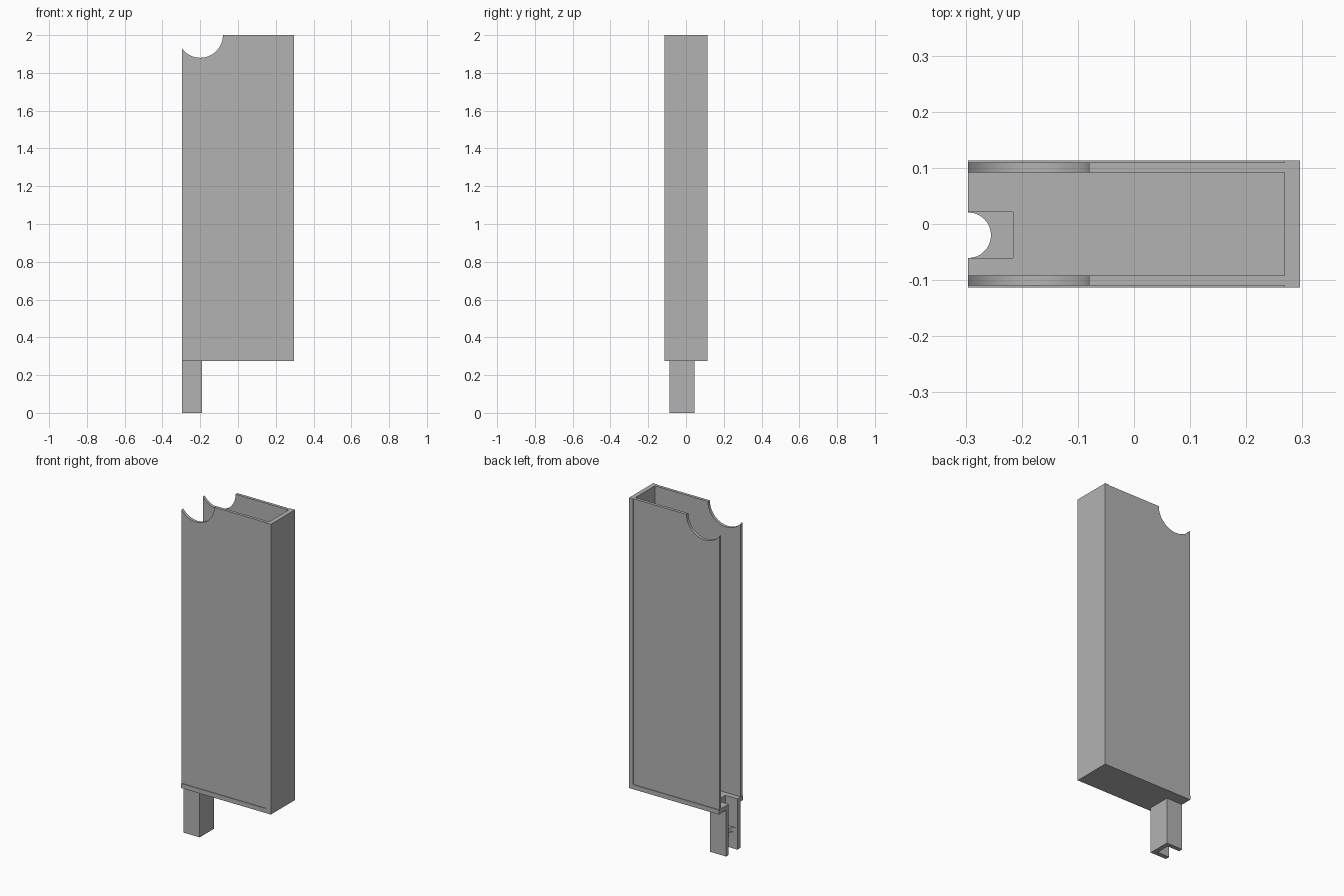
import bpy, bmesh, math
from mathutils import Vector

cube = bpy.data.objects.get("Cube")
if cube:
    bpy.data.objects.remove(cube, do_unlink=True)

grey = bpy.data.materials.new("plain grey")
grey.use_nodes = True
colour = (0.45, 0.45, 0.45, 1)
grey.diffuse_color = colour
grey.node_tree.nodes["Principled BSDF"].inputs["Base Color"].default_value = colour


def prism(name, outline, axis, low, high):
    """Extrude a flat outline along y (outline in x, z) or z (outline in x, y)."""
    bm = bmesh.new()
    place = (lambda a, b: (a, low, b)) if axis == "y" else (lambda a, b: (a, b, low))
    face = bm.faces.new([bm.verts.new(place(a, b)) for a, b in outline])
    moved = bmesh.ops.extrude_face_region(bm, geom=[face])["geom"]
    shift = Vector((0, high - low, 0) if axis == "y" else (0, 0, high - low))
    bmesh.ops.translate(bm, verts=[v for v in moved if isinstance(v, bmesh.types.BMVert)], vec=shift)
    bmesh.ops.recalc_face_normals(bm, faces=bm.faces)
    mesh = bpy.data.meshes.new(name)
    bm.to_mesh(mesh)
    bm.free()
    mesh.materials.append(grey)
    obj = bpy.data.objects.new(name, mesh)
    bpy.context.collection.objects.link(obj)
    return obj


def arc(cx, cy, radius, start, end, steps):
    angles = [start + (end - start) * i / steps for i in range(steps + 1)]
    return [(cx + radius * math.cos(t), cy + radius * math.sin(t)) for t in angles]


def smooth(obj):
    bpy.ops.object.select_all(action="DESELECT")
    obj.select_set(True)
    bpy.context.view_layer.objects.active = obj
    bpy.ops.object.shade_smooth_by_angle(angle=math.radians(30))


X, Y = 0.2955, 0.1135            # half width and half depth
WALL = 0.027
BASE, FLOOR, TOP = 0.275, 0.302, 2.0
INNER = X - WALL
SLOT_Y = (-0.061, 0.021)         # slot through the floor and leg
SLOT_X = -0.216

# L-shaped frame: floor and end wall
frame = prism("frame", [(-X, BASE), (X, BASE), (X, TOP), (INNER, TOP),
                        (INNER, FLOOR), (-X, FLOOR)], "y", -Y, Y)
cutter = prism("slot_cutter", [(-X - 0.1, SLOT_Y[0]), (SLOT_X, SLOT_Y[0]),
                               (SLOT_X, SLOT_Y[1]), (-X - 0.1, SLOT_Y[1])],
               "z", BASE - 0.1, FLOOR + 0.1)
cutter.hide_render = True
cut = frame.modifiers.new("slot", "BOOLEAN")
cut.operation = "DIFFERENCE"
cut.solver = "EXACT"
cut.object = cutter
bpy.context.view_layer.objects.active = frame
bpy.ops.object.modifier_apply(modifier=cut.name)
bpy.data.objects.remove(cutter, do_unlink=True)

# Side panels, slightly recessed, with a round finger notch at the top
NX, NR = -0.2, 0.12
left_angle = -math.acos((-X - NX) / NR)
notch = arc(NX, TOP, NR, 0, left_angle, 32)
panel = [(-X, FLOOR), (INNER, FLOOR), (INNER, TOP)] + notch
for name, low, high in (("front_panel", -Y + 0.004, -0.092), ("back_panel", 0.092, Y - 0.004)):
    smooth(prism(name, panel, "y", low, high))

# Channel-shaped leg, open towards the notched edge
LEG_X, LEG_Y = -0.19, (-0.088, 0.046)
prism("leg", [(-X, LEG_Y[0]), (LEG_X, LEG_Y[0]), (LEG_X, LEG_Y[1]), (-X, LEG_Y[1]),
              (-X, SLOT_Y[1]), (SLOT_X, SLOT_Y[1]), (SLOT_X, SLOT_Y[0]), (-X, SLOT_Y[0])],
      "z", 0, BASE)

# Shelf inside the leg with a half-round cut-out
middle = sum(SLOT_Y) / 2
half = (SLOT_Y[1] - SLOT_Y[0]) / 2
cutout = arc(-X, middle, half - 0.0005, math.pi / 2, -math.pi / 2, 24)
shelf = prism("leg_shelf", [(-X, SLOT_Y[0]), (SLOT_X, SLOT_Y[0]),
                            (SLOT_X, SLOT_Y[1]), (-X, SLOT_Y[1])] + cutout,
              "z", 0.102, 0.128)
smooth(shelf)
